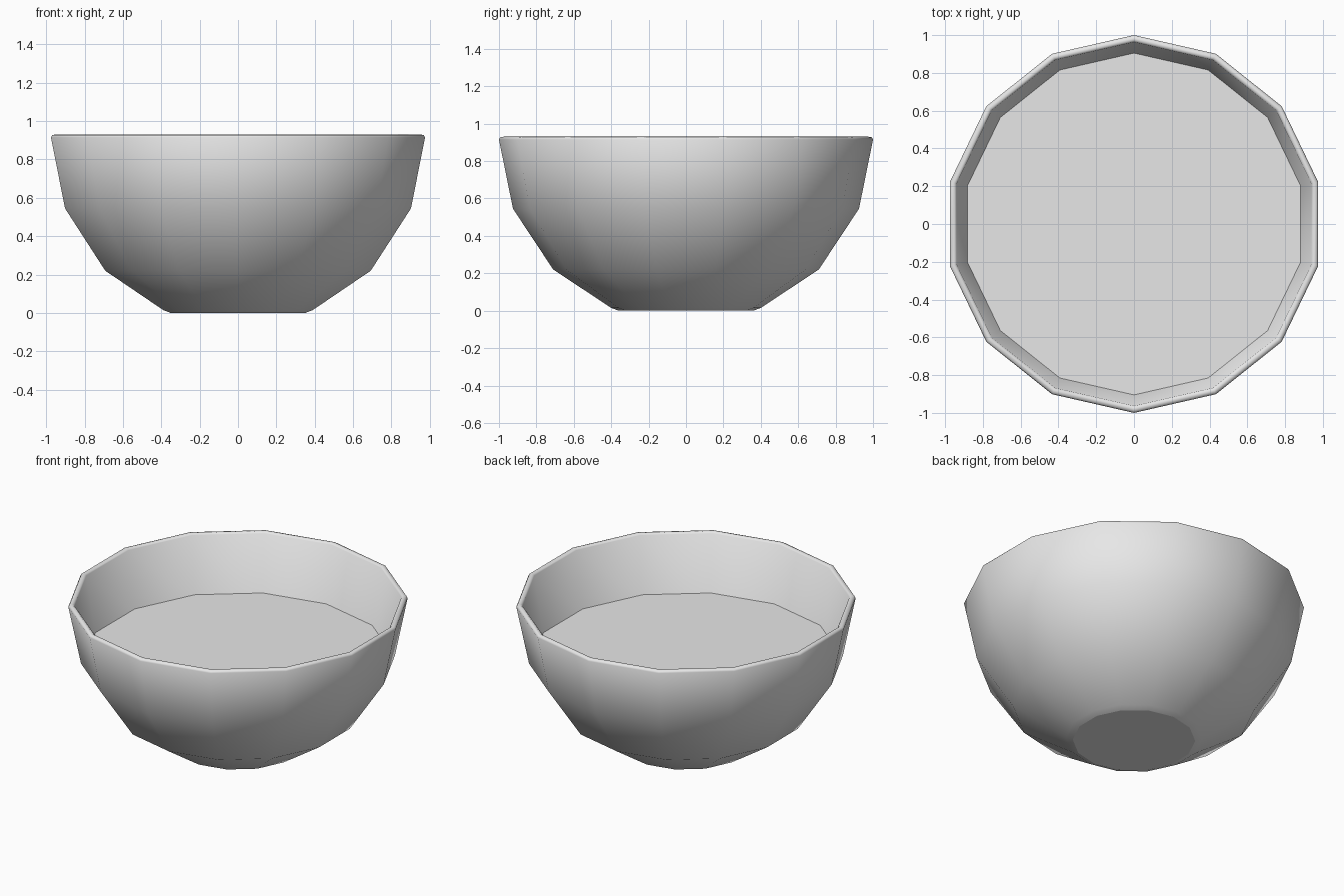
import bpy
import bmesh
from math import sin, cos, tau

SIDES = 14

old = bpy.data.objects.get("Cube")
if old:
    bpy.data.objects.remove(old, do_unlink=True)


def make_material(name, color):
    mat = bpy.data.materials.new(name)
    mat.use_nodes = True
    mat.diffuse_color = color
    mat.node_tree.nodes["Principled BSDF"].inputs["Base Color"].default_value = color
    return mat


def add_ring(bm, radius, z):
    return [bm.verts.new((radius * sin(tau * i / SIDES),
                          radius * cos(tau * i / SIDES), z)) for i in range(SIDES)]


def finish(bm, name, mat):
    bmesh.ops.recalc_face_normals(bm, faces=bm.faces)
    mesh = bpy.data.meshes.new(name)
    bm.to_mesh(mesh)
    bm.free()
    mesh.materials.append(mat)
    obj = bpy.data.objects.new(name, mesh)
    bpy.context.collection.objects.link(obj)
    return obj


grey = make_material("light grey", (0.8, 0.8, 0.8, 1))

# Bowl: profile from the foot, up the outside, over the rim and down the inside
profile = [(0.36, 0), (0.40, 0.015), (0.71, 0.22), (0.925, 0.545),
           (1.0, 0.915), (0.993, 0.927), (0.975, 0.93), (0.963, 0.92),
           (0.90, 0.53), (0.69, 0.25), (0.37, 0.05)]
bm = bmesh.new()
rings = [add_ring(bm, r, z) for r, z in profile]
for low, high in zip(rings, rings[1:]):
    for i in range(SIDES):
        j = (i + 1) % SIDES
        bm.faces.new((low[i], low[j], high[j], high[i])).smooth = True
# Flat foot and inner floor
bm.faces.new(rings[0])
bm.faces.new(rings[-1])
finish(bm, "bowl", grey)

# Flat filling inside the bowl
bm = bmesh.new()
surface = bm.faces.new(add_ring(bm, 0.906, 0.56))
filling = finish(bm, "filling", grey)
if filling.data.polygons[0].normal.z < 0:
    filling.data.flip_normals()
